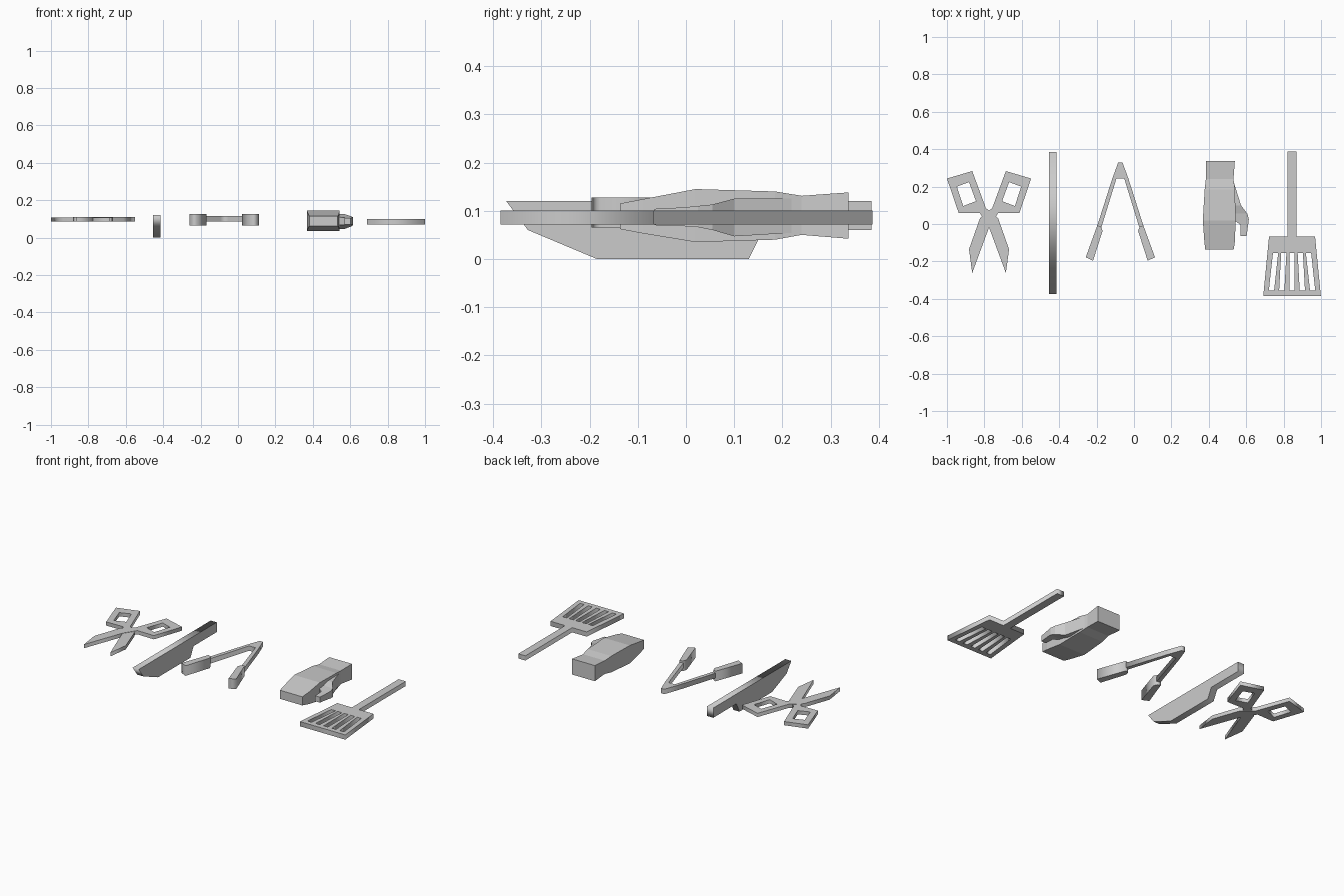
import bpy, bmesh, math

if "Cube" in bpy.data.objects:
    bpy.data.objects.remove(bpy.data.objects["Cube"])


def flip(pts, c=0.0):
    return [(2 * c - x, y) for x, y in reversed(pts)]


def plate(name, loops, lo, hi, rot=(0, 0, 0)):
    """Flat plate from closed outlines; inner outlines become holes."""
    cu = bpy.data.curves.new(name, 'CURVE')
    cu.dimensions = '2D'
    cu.fill_mode = 'BOTH'
    cu.extrude = (hi - lo) / 2
    for pts in loops:
        sp = cu.splines.new('POLY')
        sp.points.add(len(pts) - 1)
        for p, (x, y) in zip(sp.points, pts):
            p.co = (x, y, 0, 1)
        sp.use_cyclic_u = True
    ob = bpy.data.objects.new(name, cu)
    bpy.context.collection.objects.link(ob)
    mid = (lo + hi) / 2
    ob.location = (mid, 0, 0) if rot[0] else (0, 0, mid)
    ob.rotation_euler = rot
    bpy.ops.object.select_all(action='DESELECT')
    ob.select_set(True)
    bpy.context.view_layer.objects.active = ob
    bpy.ops.object.convert(target='MESH')
    return bpy.context.view_layer.objects.active


def loft(name, sections):
    """Box-section loft along y; each section is y, x0, x1, z0, z1."""
    bm = bmesh.new()
    rings = [[bm.verts.new(p) for p in ((a, y, c), (b, y, c), (b, y, d), (a, y, d))]
             for y, a, b, c, d in sections]
    for r, s in zip(rings, rings[1:]):
        for i in range(4):
            j = (i + 1) % 4
            bm.faces.new((r[i], r[j], s[j], s[i]))
    bm.faces.new(rings[0])
    bm.faces.new(rings[-1])
    bmesh.ops.recalc_face_normals(bm, faces=bm.faces)
    me = bpy.data.meshes.new(name)
    bm.to_mesh(me)
    bm.free()
    ob = bpy.data.objects.new(name, me)
    bpy.context.collection.objects.link(ob)
    return ob


# Scissors: two mirrored halves, each a looped handle and a blade
SX = -0.775
half = [(-0.225, 0.243), (-0.09, 0.283), (-0.017, 0.085), (0.048, 0.032),
        (0.107, -0.135), (0.09, -0.262), (-0.003, -0.01), (-0.05, 0.06), (-0.162, 0.058)]
hole = [(-0.172, 0.2), (-0.107, 0.224), (-0.07, 0.122), (-0.138, 0.096)]
half, hole = ([(x + SX, y) for x, y in p] for p in (half, hole))
plate("scissor_half_left", [half, hole], 0.085, 0.108)
plate("scissor_half_right", [flip(half, SX), flip(hole, SX)], 0.087, 0.11)

# Knife: side profile of blade and handle
plate("knife", [[(-0.373, 0.12), (0.385, 0.12), (0.385, 0.06), (0.16, 0.06),
                 (0.13, 0.0), (-0.185, 0.0), (-0.328, 0.06)]],
      -0.455, -0.414, (math.pi / 2, 0, math.pi / 2))

# Tongs: one bent strip and two thicker grips
TX = -0.073
right = [(0.011, 0.33), (0.043, 0.243), (0.13, -0.03), (0.105, -0.03), (0.021, 0.243)]
arms = [(x + TX, y) for x, y in right + flip(right)]
plate("tongs_arms", [arms], 0.085, 0.115)
grip = [(0.123, -0.007), (0.185, -0.178), (0.146, -0.196), (0.095, -0.037), (0.103, -0.015)]
grip = [(x + TX, y) for x, y in grip]
plate("tongs_grip_right", [grip], 0.065, 0.127)
plate("tongs_grip_left", [flip(grip, TX)], 0.065, 0.127)

# Oven mitt: hand with cuff, plus thumb
loft("mitt_hand", [(0.337, 0.384, 0.539, 0.042, 0.138), (0.24, 0.384, 0.532, 0.05, 0.131),
                   (0.185, 0.378, 0.54, 0.04, 0.14), (0.02, 0.368, 0.543, 0.035, 0.145),
                   (-0.09, 0.376, 0.54, 0.053, 0.124), (-0.137, 0.381, 0.533, 0.062, 0.115)])
loft("mitt_thumb", [(0.235, 0.45, 0.53, 0.055, 0.126), (0.1, 0.45, 0.572, 0.047, 0.125),
                    (0.055, 0.5, 0.606, 0.06, 0.113), (0.025, 0.53, 0.614, 0.066, 0.11),
                    (-0.005, 0.57, 0.61, 0.068, 0.107), (-0.065, 0.57, 0.602, 0.07, 0.104)])

# Slotted turner: handle, flared head and five fanned slots
PX = 0.845
outline = [(0.024, 0.387), (0.024, -0.067), (0.123, -0.067), (0.154, -0.385)]
outline = [(x + PX, y) for x, y in outline + flip(outline)]
slots = []
for k in range(-2, 3):
    t, b, w = PX + 0.044 * k, PX + 0.055 * k, 0.014
    slots.append([(t - w, -0.155), (t + w, -0.155), (b + w, -0.355), (b - w, -0.355)])
plate("slotted_turner", [outline] + slots, 0.071, 0.1)
